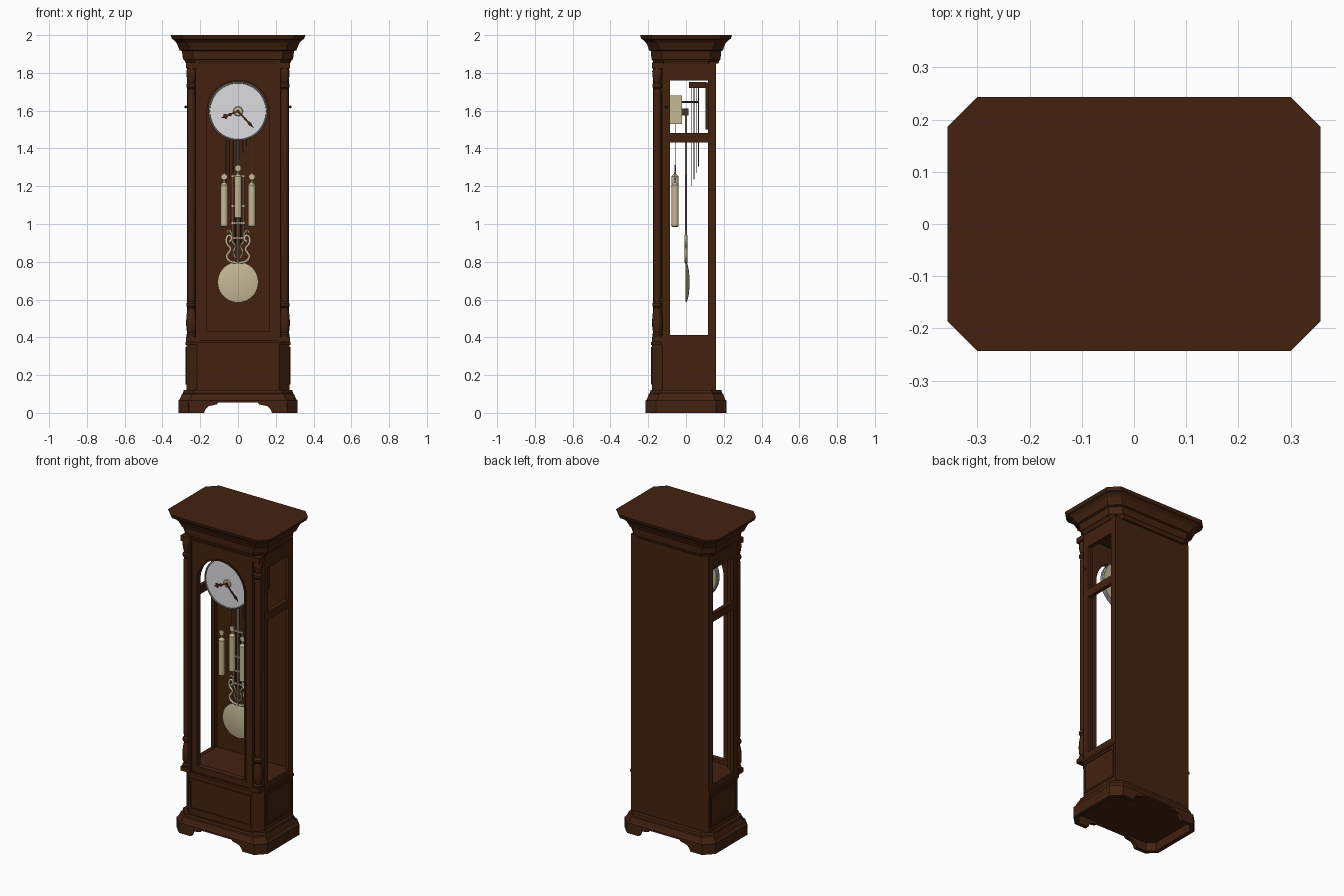
import bpy, bmesh, math
from mathutils import Vector, Matrix

cube = bpy.data.objects.get("Cube")
if cube:
    bpy.data.objects.remove(cube, do_unlink=True)


def material(name, color):
    mat = bpy.data.materials.new(name)
    mat.use_nodes = True
    mat.diffuse_color = (*color, 1)
    mat.node_tree.nodes["Principled BSDF"].inputs["Base Color"].default_value = (*color, 1)
    return mat


wood = material("dark walnut", (0.056, 0.016, 0.005))
brass = material("pale brass", (0.56, 0.48, 0.3))
white = material("dial white", (0.72, 0.72, 0.74))
pewter = material("pewter rim", (0.25, 0.24, 0.21))
iron = material("dark iron", (0.06, 0.04, 0.03))
red_wood = material("hand brown", (0.07, 0.018, 0.008))


def finish(name, bm, mat, smooth=False):
    bmesh.ops.recalc_face_normals(bm, faces=bm.faces)
    mesh = bpy.data.meshes.new(name)
    bm.to_mesh(mesh)
    bm.free()
    mesh.materials.append(mat)
    obj = bpy.data.objects.new(name, mesh)
    bpy.context.collection.objects.link(obj)
    if smooth:
        bpy.ops.object.select_all(action="DESELECT")
        obj.select_set(True)
        bpy.context.view_layer.objects.active = obj
        bpy.ops.object.shade_smooth_by_angle(angle=math.radians(35))
    return obj


def loft(name, rings, mat, smooth=False):
    """Skin a stack of equal point rings and cap both ends."""
    bm = bmesh.new()
    loops = [[bm.verts.new(p) for p in ring] for ring in rings]
    n = len(loops[0])
    for low, high in zip(loops, loops[1:]):
        for i in range(n):
            j = (i + 1) % n
            bm.faces.new((low[i], low[j], high[j], high[i]))
    bm.faces.new(loops[0])
    bm.faces.new(loops[-1])
    return finish(name, bm, mat, smooth)


def prism(name, outline, axis, start, end, mat=wood):
    """Extrude a flat outline along an axis."""
    place = {"x": lambda u, v, d: (d, u, v), "y": lambda u, v, d: (u, d, v),
             "z": lambda u, v, d: (u, v, d)}[axis]
    return loft(name, [[place(u, v, d) for u, v in outline] for d in (start, end)], mat)


def box(name, x, y, z, mat=wood):
    return prism(name, [(x[0], y[0]), (x[1], y[0]), (x[1], y[1]), (x[0], y[1])], "z", *z, mat)


def lathe(name, profile, center, mat, axis="z", sides=24):
    """Turn a (radius, distance) profile around z or y."""
    rings = []
    for r, d in profile:
        ring = []
        for i in range(sides):
            a = math.tau * i / sides
            u, v = r * math.cos(a), r * math.sin(a)
            ring.append(Vector(center) + Vector((u, v, d) if axis == "z" else (u, d, v)))
        rings.append(ring)
    return loft(name, rings, mat, True)


def rod(name, x, y, z, r, mat=brass):
    return lathe(name, [(r, z[0]), (r, z[1])], (x, y, 0), mat, sides=8)


def octagon(hx, hy, cut):
    return [(hx - cut, -hy), (hx, cut - hy), (hx, hy - cut), (hx - cut, hy),
            (cut - hx, hy), (-hx, hy - cut), (-hx, cut - hy), (cut - hx, -hy)]


def moulding(name, profile, cut):
    return loft(name, [[(x, y, z) for x, y in octagon(hx, hy, cut)] for z, hx, hy in profile], wood)


def frame(name, axis, u, v, width, start, end):
    """Rectangular picture-frame strips standing on a face."""
    (a, b), (c, d), w = u, v, width
    for part, (l, r, lo, hi) in {"bottom": (a, b, c, c + w), "top": (a, b, d - w, d),
                                 "near": (a, a + w, c + w, d - w), "far": (b - w, b, c + w, d - w)}.items():
        prism(f"{name}_{part}", [(l, lo), (r, lo), (r, hi), (l, hi)], axis, start, end)


def tube(name, points, radius, mat=brass):
    data = bpy.data.curves.new(name, "CURVE")
    data.dimensions = "3D"
    data.bevel_depth, data.bevel_resolution, data.resolution_u = radius, 1, 6
    spline = data.splines.new("BEZIER")
    spline.bezier_points.add(len(points) - 1)
    for bp, p in zip(spline.bezier_points, points):
        bp.co = p
        bp.handle_left_type = bp.handle_right_type = "AUTO"
    data.materials.append(mat)
    obj = bpy.data.objects.new(name, data)
    bpy.context.collection.objects.link(obj)
    bpy.ops.object.select_all(action="DESELECT")
    obj.select_set(True)
    bpy.context.view_layer.objects.active = obj
    bpy.ops.object.convert(target="MESH")


SIDES = (("left", 1), ("right", -1))

# Crown and stepped base mouldings
moulding("crown", [(1.85, .275, .172), (1.868, .284, .178), (1.872, .291, .183), (1.915, .297, .186),
                   (1.92, .31, .196), (1.935, .315, .2), (1.96, .326, .211), (1.975, .34, .226),
                   (1.98, .35, .237), (2, .357, .243)], .057)
moulding("base_moulding", [(.055, .316, .214), (.066, .316, .214), (.072, .308, .207), (.1, .297, .197),
                           (.104, .291, .191), (.12, .288, .188)], .055)

# Bracket feet: scrolled skirts front and back, plain sides, angled corners
half = [(.26, 0), (.18, 0), (.172, .02), (.155, .036), (.13, .041), (.112, .045), (.105, .055)]
skirt = half + [(-x, z) for x, z in reversed(half)] + [(-.26, .06), (.26, .06)]
for place, s in (("back", 1), ("front", -1)):
    prism(f"{place}_skirt", skirt, "y", s * .19, s * .214)
for side, s in SIDES:
    box(f"{side}_skirt", (s * .29, s * .316), (-.159, .159), (0, .06))
    for place, t in (("back", 1), ("front", -1)):
        corner = [(.261, .214), (.316, .159), (.29, .15), (.25, .19)]
        prism(f"{side}_{place}_foot", [(s * x, t * y) for x, y in corner], "z", 0, .06)


# Lower cabinet with chamfered front corners
def cabinet(name, grow, z):
    hx, front, back, cut = .272 + grow, -.179 - grow, .16, .055
    prism(name, [(hx, back), (-hx, back), (-hx, front + cut), (cut - hx, front),
                 (hx - cut, front), (hx, front + cut)], "z", *z)


cabinet("lower_cabinet", 0, (.12, .36))
cabinet("cabinet_ledge", .005, (.36, .376))
frame("front_panel_trim", "y", (-.216, .216), (.15, .348), .014, -.178, -.185)
for side, s in SIDES:
    frame(f"{side}_panel_trim", "x", (-.116, .148), (.15, .348), .012, s * .271, s * .277)

# Case: floor, back board, windowed side walls
box("case_floor", (-.265, .265), (-.165, .15), (.376, .41))
box("back_board", (-.268, .268), (.142, .16), (.376, 1.86))
for side, s in SIDES:
    wall = (s * .247, s * .27)
    box(f"{side}_front_post", wall, (-.125, -.085), (.376, 1.86))
    box(f"{side}_rear_post", wall, (.117, .16), (.376, 1.86))
    for part, z in {"bottom": (.376, .412), "middle": (1.432, 1.482), "top": (1.76, 1.86)}.items():
        box(f"{side}_{part}_rail", wall, (-.085, .117), z)
    lathe(f"{side}_knob", [(.005, 0), (.008, .008), (.003, .014)] if s > 0
          else [(.003, -.014), (.008, -.008), (.005, 0)], (0, 0, 0), wood, sides=10).matrix_world = \
        Matrix.Translation((s * .27, -.105, 1.62)) @ Matrix.Rotation(math.pi / 2, 4, "Y")

# Front stiles, arched door and its trim, each as mirrored halves
R, MID = .164, 1.597


def arch(radius):
    return [(radius * math.cos(i * math.pi / 32), MID + radius * math.sin(i * math.pi / 32))
            for i in range(17)]


for side, s in SIDES:
    box(f"{side}_stile", (s * .21, s * .224), (-.176, -.112), (.376, 1.86))
    box(f"{side}_inner_post", (s * .22, s * .25), (-.125, -.112), (.376, 1.86))
    door = [(0, .38), (.21, .38), (.21, 1.85), (0, 1.85)] + arch(R)[::-1] + [(R, .43), (0, .43)]
    prism(f"{side}_door_half", [(s * x, z) for x, z in door], "y", -.168, -.138)
    trim = [(0, .42)] + [(R + .01, .42)] + arch(R + .01) + arch(R)[::-1] + [(R, .43), (0, .43)]
    prism(f"{side}_door_trim", [(s * x, z) for x, z in trim], "y", -.174, -.165)
frame("door_edge", "y", (-.21, .21), (.38, 1.845), .008, -.174, -.166)

# Turned corner columns
turning = [(.024, .4), (.027, .415), (.02, .425), (.026, .44), (.028, .48), (.025, .52), (.018, .555),
           (.026, .565), (.026, .58), (.018, .59), (.021, .61), (.021, 1.7), (.018, 1.715),
           (.026, 1.725), (.026, 1.74), (.018, 1.75), (.025, 1.78), (.027, 1.81), (.02, 1.825)]
for side, s in SIDES:
    lathe(f"{side}_column", turning, (s * .247, -.152, 0), wood, sides=20)
    for part, z in {"plinth": (.376, .403), "capital": (1.822, 1.855)}.items():
        box(f"{side}_column_{part}", (s * .22, s * .275), (-.18, -.124), z)

# Dial, rim and hands
dial_at = (0, -.1, MID)
lathe("dial", [(.15, -.006), (.15, .006)], dial_at, white, "y", 48)
lathe("dial_back", [(.148, .006), (.148, .011)], dial_at, brass, "y", 48)
rim = lathe("dial_rim", [(.148, -.007), (.15, -.013), (.156, -.011), (.158, 0), (.156, .008)],
            dial_at, pewter, "y", 48)
bm = bmesh.new()
bm.from_mesh(rim.data)
bmesh.ops.delete(bm, geom=[f for f in bm.faces if len(f.verts) > 4], context="FACES")
bm.to_mesh(rim.data)
bm.free()
lathe("dial_boss", [(.022, -.01), (.026, -.006)], dial_at, brass, "y", 20)
for name, tip, bulge, depth in (("hour_hand", (-.088, -.036), .016, -.114),
                                ("minute_hand", (.082, -.088), .009, -.118)):
    along = Vector(tip)
    across = Vector((-along.y, along.x)).normalized()
    widths = [(0, .005), (.35, .004), (.5, bulge * .6), (.6, .004), (.78, bulge), (.88, .004), (1, .001)]
    edge = [along * t + across * w for t, w in widths]
    edge += [along * t - across * w for t, w in reversed(widths)]
    prism(name, [(p.x, p.y + MID) for p in edge], "y", depth, depth + .003, red_wood)
lathe("hand_pin", [(.008, -.02), (.008, 0)], dial_at, red_wood, "y", 12)

# Movement and chimes
box("movement", (-.07, .07), (-.09, -.022), (1.53, 1.68), brass)
lathe("movement_arbor", [(.005, 0), (.005, .1)], (0, -.03, 1.645), iron, "y", 8)
box("pendulum_hanger", (-.012, .012), (-.025, .012), (1.575, 1.612), iron)
box("chime_board", (-.12, .12), (.103, .142), (1.5, 1.75))
box("chime_block", (-.09, .09), (.015, .105), (1.72, 1.752))
for i in range(8):
    rod(f"chime_rod_{i + 1}", (i - 3.5) * .018, .03 + .012 * (i % 4), (1.2 + .035 * i, 1.72), .0022, iron)

# Three hanging weights
for name, x, low in (("right", -.073, .985), ("middle", 0, 1.03), ("left", .073, .985)):
    lathe(f"{name}_weight", [(.014, 0), (.019, .004), (.019, .222), (.014, .228), (.006, .236), (.006, .245)],
          (x, -.058, low), brass)
    lathe(f"{name}_weight_pulley", [(.017, -.004), (.017, .004)], (x, -.058, low + .265), brass, "y", 16)
    rod(f"{name}_weight_cable", x, -.058, (low + .27, 1.53), .0015)

# Pendulum: rod, gridiron, lyre and bob
rod("pendulum_rod", 0, 0, (.79, 1.59), .005)
box("pendulum_strap", (-.009, .009), (-.002, .002), (1.25, 1.44), brass)
for i in range(-2, 3):
    rod(f"gridiron_rod_{i + 3}", i * .015, 0, (.9, 1.25), .0035, brass if i % 2 == 0 else red_wood)
for i, z in enumerate((.92, 1.0, 1.09, 1.25)):
    box(f"gridiron_bar_{i + 1}", (-.037, .037), (-.003, .003), (z, z + .01), brass)
for side, s in SIDES:
    scroll = [(.008, .795), (.045, .805), (.06, .83), (.048, .85), (.04, .87), (.058, .895), (.062, .92),
              (.045, .94), (.035, .92), (.047, .905)]
    tube(f"{side}_lyre_scroll", [(s * x, 0, z) for x, z in scroll], .007)
    curl = [(.012, .82), (.025, .85), (.015, .88), (.03, .91), (.035, .95), (.05, .965), (.058, .95)]
    tube(f"{side}_lyre_curl", [(s * x, 0, z) for x, z in curl], .005)
lathe("pendulum_bob", [(.1, -.003), (.108, 0), (.1, .006), (.07, .014), (.03, .018), (.003, .019)],
      (0, 0, .692), brass, "y", 40)
